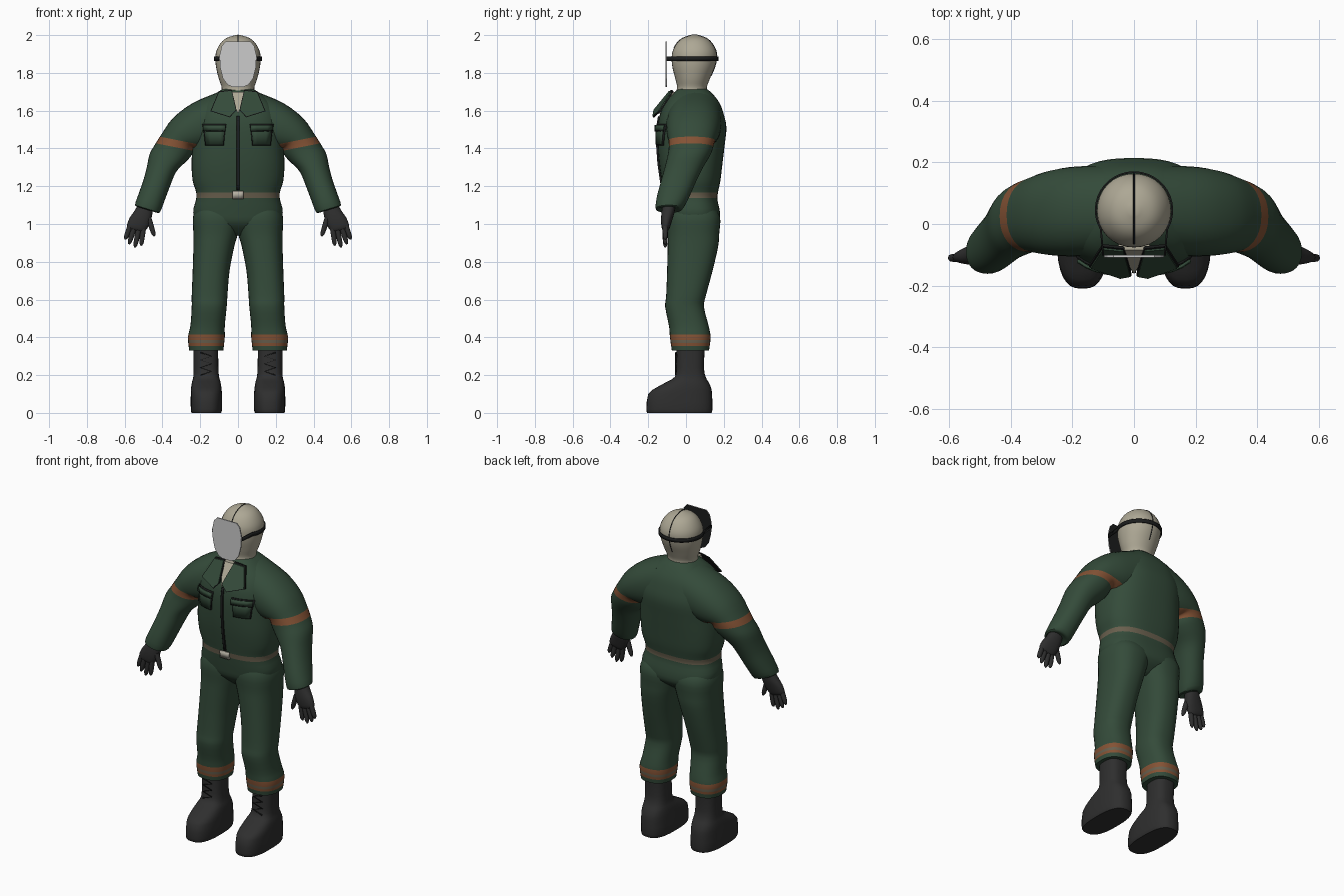
import bpy, bmesh, math
from mathutils import Vector

if "Cube" in bpy.data.objects:
    bpy.data.objects.remove(bpy.data.objects["Cube"])


def material(name, r, g, b):
    m = bpy.data.materials.new(name)
    m.use_nodes = True
    m.diffuse_color = (r, g, b, 1)
    node = next(n for n in m.node_tree.nodes if n.type == 'BSDF_PRINCIPLED')
    node.inputs["Base Color"].default_value = (r, g, b, 1)
    node.inputs["Roughness"].default_value = 0.8
    return m


GREEN = material("overall green", .034, .07, .042)
ORANGE = material("band orange", .23, .085, .035)
TAN = material("belt tan", .14, .115, .075)
BEIGE = material("hood beige", .42, .39, .30)
METAL = material("buckle metal", .46, .43, .36)
VISOR = material("visor grey", .6, .6, .6)
RUBBER = material("boot and glove charcoal", .028, .028, .028)
BLACK = material("trim black", .011, .012, .012)


def finish(name, bm, mat, mirror=False, angle=40):
    """Turn a bmesh into a smooth shaded object."""
    bmesh.ops.recalc_face_normals(bm, faces=bm.faces)
    mesh = bpy.data.meshes.new(name)
    bm.to_mesh(mesh)
    bm.free()
    mesh.materials.append(mat)
    mesh.polygons.foreach_set("use_smooth", [True] * len(mesh.polygons))
    mesh.set_sharp_from_angle(angle=math.radians(angle))
    obj = bpy.data.objects.new(name, mesh)
    bpy.context.collection.objects.link(obj)
    if mirror:
        obj.modifiers.new("mirror", 'MIRROR').use_mirror_merge = False
    return obj


def spline(rings, steps):
    """Smooth interpolation through a list of number tuples."""
    out = []
    for i in range(len(rings) - 1):
        a, b, c, d = (rings[max(0, min(len(rings) - 1, i + k))] for k in (-1, 0, 1, 2))
        for s in range(steps):
            t = s / steps
            out.append([q + .5 * t * (r - p + t * (2 * p - 5 * q + 4 * r - s3 + t * (3 * (q - r) + s3 - p)))
                        for p, q, r, s3 in zip(a, b, c, d)])
    return out + [rings[-1]]


def loft(name, rings, mat, power=2.3, steps=3, sides=32, **kw):
    """Skin rings given as inner x, inner z, outer x, outer z, front y, back y."""
    bm = bmesh.new()
    loops = []
    for x0, z0, x1, z1, yf, yb in spline(rings, steps):
        loop = []
        for k in range(sides):
            a = 2 * math.pi * k / sides
            c, s = (math.copysign(abs(f) ** (2 / power), f) for f in (math.cos(a), math.sin(a)))
            loop.append(bm.verts.new(((x0 + x1 + (x1 - x0) * c) / 2,
                                      (yf + yb + (yb - yf) * s) / 2,
                                      (z0 + z1 + (z1 - z0) * c) / 2)))
        loops.append(loop)
    for a, b in zip(loops, loops[1:]):
        for k in range(sides):
            n = (k + 1) % sides
            bm.faces.new((a[k], a[n], b[n], b[k]))
    bm.faces.new(loops[0])
    bm.faces.new(loops[-1])
    return finish(name, bm, mat, **kw)


def level(rows):
    """Level rings from rows of z, inner x, outer x, front y, back y."""
    return [(x0, z, x1, z, yf, yb) for z, x0, x1, yf, yb in rows]


def centred(rows):
    return level([(z, -h, h, yf, yb) for z, h, yf, yb in rows])


def paint_band(obj, normal, lo, hi, mat):
    """Cut a band between two parallel planes and colour it."""
    n = Vector(normal)
    bm = bmesh.new()
    bm.from_mesh(obj.data)
    for d in (lo, hi):
        bmesh.ops.bisect_plane(bm, geom=bm.verts[:] + bm.edges[:] + bm.faces[:],
                               plane_co=n * d / n.length_squared, plane_no=n)
    obj.data.materials.append(mat)
    for f in bm.faces:
        if lo < f.calc_center_median().dot(n) < hi:
            f.material_index = len(obj.data.materials) - 1
    bm.to_mesh(obj.data)
    bm.free()


def cord(name, pts, radius, mat):
    cu = bpy.data.curves.new(name, 'CURVE')
    cu.dimensions = '3D'
    cu.bevel_depth, cu.bevel_resolution = radius, 1
    sp = cu.splines.new('POLY')
    sp.points.add(len(pts) - 1)
    for p, co in zip(sp.points, pts):
        p.co = (*co, 1)
    cu.materials.append(mat)
    bpy.context.collection.objects.link(bpy.data.objects.new(name, cu))


def prism(name, pts, thick, mat, **kw):
    """Outline in space, thickened backwards along y."""
    bm = bmesh.new()
    face = bm.faces.new([bm.verts.new(p) for p in pts])
    ext = bmesh.ops.extrude_face_region(bm, geom=[face])["geom"]
    for v in ext:
        if isinstance(v, bmesh.types.BMVert):
            v.co.y += thick
    if face.is_valid is False or len(bm.faces) < len(pts) + 2:
        bm.faces.new([v for v in bm.verts][:len(pts)])
    return finish(name, bm, mat, angle=20, **kw)


# Overall: torso, legs and sleeves
TORSO = [(.94, .04, -.03, .10), (1.0, .20, -.09, .172), (1.06, .237, -.105, .18),
         (1.13, .222, -.115, .166), (1.17, .222, -.12, .17), (1.23, .24, -.13, .182),
         (1.32, .246, -.143, .193), (1.42, .24, -.15, .205), (1.51, .235, -.15, .214),
         (1.58, .22, -.138, .2), (1.64, .185, -.11, .178), (1.69, .12, -.07, .14),
         (1.715, .08, -.04, .11)]
torso = loft("overall_torso", centred(TORSO), GREEN, power=2.6, sides=48)
paint_band(torso, (0, 0, 1), 1.138, 1.168, TAN)

legs = loft("overall_legs", level([
    (.33, .078, .258, -.075, .122), (.4, .07, .265, -.085, .13), (.46, .07, .252, -.09, .12),
    (.56, .06, .245, -.11, .095), (.62, .056, .245, -.105, .105), (.75, .045, .24, -.1, .14),
    (.88, .02, .236, -.097, .17), (.95, 0, .236, -.096, .176), (1.04, -.02, .238, -.1, .18),
    (1.1, .02, .21, -.08, .14)]), GREEN, power=2.4, mirror=True)
for lo, hi, mat in ((.355, .415, ORANGE), (.37, .386, TAN)):
    paint_band(legs, (0, 0, 1), lo, hi, mat)

sleeves = loft("overall_sleeves", [
    (.08, 1.41, .1, 1.7, -.1, .19), (.17, 1.39, .24, 1.64, -.105, .185),
    (.21, 1.39, .345, 1.56, -.1, .17), (.23, 1.4, .405, 1.475, -.092, .152),
    (.245, 1.365, .44, 1.42, -.092, .14), (.275, 1.33, .468, 1.37, -.1, .12),
    (.325, 1.28, .483, 1.3, -.115, .085), (.36, 1.2, .5, 1.235, -.135, .05),
    (.39, 1.12, .526, 1.16, -.155, .015), (.415, 1.06, .545, 1.1, -.16, -.02),
    (.44, 1.068, .52, 1.092, -.13, -.05)], GREEN, power=2.2, mirror=True)
paint_band(sleeves, (-.2, 0, 1), 1.34, 1.38, ORANGE)


def chest_y(x, z):
    """Front surface of the torso."""
    for (za, *a), (zb, *b) in zip(TORSO, TORSO[1:]):
        if za <= z <= zb:
            h, yf, yb = (p + (q - p) * (z - za) / (zb - za) for p, q in zip(a, b))
            return (yf + yb) / 2 - (yb - yf) / 2 * (1 - abs(x / h) ** 2.6) ** (1 / 2.6)


def chest_plate(name, rows, lift, mat, mirror=False, cols=4):
    """Curved plate on the chest from rows of z, x start, x end."""
    bm = bmesh.new()
    grid = []
    for z, x0, x1 in rows:
        xs = [x0 + (x1 - x0) * k / cols for k in range(cols + 1)]
        grid.append([bm.verts.new((x, chest_y(x, z) - lift, z)) for x in xs])
    for a, b in zip(grid, grid[1:]):
        for k in range(cols):
            bm.faces.new((a[k], a[k + 1], b[k + 1], b[k]))
    obj = finish(name, bm, mat, mirror)
    mod = obj.modifiers.new("thickness", 'SOLIDIFY')
    mod.thickness, mod.offset = .009, 0
    return obj


# Chest pockets, zip and belt buckle
chest_plate("pocket_trim", [(1.416, .075, .172), (1.47, .071, .177), (1.528, .062, .187)], .004, BLACK, True)
chest_plate("pocket", [(1.421, .08, .167), (1.47, .075, .172), (1.51, .072, .176)], .01, GREEN, True)
chest_plate("pocket_flap_trim", [(1.491, .066, .183), (1.498, .066, .183)], .014, BLACK, True)
chest_plate("pocket_flap", [(1.496, .066, .183), (1.524, .066, .183)], .016, GREEN, True)
chest_plate("zip", [(1.18 + .03 * i, -.007, .007) for i in range(14)], .004, BLACK)
chest_plate("belt_buckle", [(1.132, -.03, .03), (1.175, -.03, .03)], .01, METAL)

# Collar flaps and the open neck
flap = [(.035, -.09, 1.705), (.1, -.083, 1.697), (.14, -.145, 1.6), (.045, -.178, 1.57), (.012, -.172, 1.605)]
mid = sum((Vector(p) for p in flap), Vector()) / len(flap)
prism("collar_trim", [mid + (Vector(p) - mid) * 1.08 + Vector((0, .006, 0)) for p in flap], .008, BLACK, mirror=True)
prism("collar", flap, .012, GREEN, mirror=True)
prism("neck_opening", [(-.05, -.085, 1.7), (.05, -.085, 1.7), (0, -.162, 1.585)], .03, BEIGE)

# Hood with a centre seam
HEAD = [(1.685, .094, -.062, .122), (1.72, .086, -.047, .11), (1.77, .102, -.057, .127),
        (1.83, .116, -.072, .152), (1.88, .12, -.076, .163), (1.92, .113, -.069, .158),
        (1.96, .09, -.046, .135), (1.985, .06, -.015, .105), (2.0, .014, .03, .06)]
loft("hood", centred(HEAD), BEIGE, power=2.05, steps=4)
crown = spline(HEAD, 4)
cord("hood_seam", [(0, yf, z) for z, h, yf, yb in crown if z > 1.93]
     + [(0, yb, z) for z, h, yf, yb in reversed(crown) if z > 1.78], .0025, BLACK)

# Visor: light in front, dark behind
half = [(.03, 1.726), (.055, 1.737), (.08, 1.77), (.094, 1.825), (.098, 1.89), (.086, 1.943), (.066, 1.965)]
outline = half + [(-x, z) for x, z in reversed(half)]
visor = prism("visor", [(x, -.108, z) for x, z in outline], .007, VISOR)
visor.data.materials.append(BLACK)
for p in visor.data.polygons:
    p.material_index = int(p.normal.y > .5)

# Head strap
bm = bmesh.new()
arc = [math.radians(a) for a in range(-30, 211, 10)]
path = [(.1, -.102)] + [(.124 * math.cos(a), .045 + .123 * math.sin(a)) for a in arc] + [(-.1, -.102)]
pairs = [[bm.verts.new((x, y, z)) for z in (1.864, 1.886)] for x, y in path]
for a, b in zip(pairs, pairs[1:]):
    bm.faces.new((a[0], b[0], b[1], a[1]))
strap = finish("head_strap", bm, BLACK)
solid = strap.modifiers.new("thickness", 'SOLIDIFY')
solid.thickness, solid.offset = .006, 0

# Gloves
loft("glove_palm", [(.45, 1.085, .525, 1.11, -.125, -.055), (.455, 1.045, .548, 1.07, -.13, -.062),
                    (.468, 1.0, .575, 1.03, -.132, -.075), (.49, .965, .588, .99, -.128, -.088),
                    (.51, .958, .575, .972, -.118, -.1)], RUBBER, sides=20, mirror=True)
fingers = {"index": ((.5, .985), (.513, .885)), "middle": ((.523, .985), (.546, .876)),
           "ring": ((.547, .99), (.577, .893)), "little": ((.568, 1.0), (.597, .918)),
           "thumb": ((.472, 1.03), (.443, .935))}
for name, (a, b) in fingers.items():
    a, b = Vector(a), Vector(b)
    across = Vector((-(b - a).y, (b - a).x)).normalized()
    rings = []
    for t, r in ((0, .014), (.5, .0135), (.85, .011), (1, .004)):
        p = a.lerp(b, t)
        u, v = p - across * r, p + across * r
        rings.append((*u, *v, -.11 - r, -.11 + r))
    loft("glove_" + name, rings, RUBBER, sides=12, mirror=True)

# Boots and laces
loft("boots", level([
    (0, .09, .245, -.205, .135), (.02, .084, .25, -.21, .14), (.1, .085, .25, -.2, .138),
    (.135, .088, .248, -.155, .132), (.165, .093, .243, -.1, .118), (.19, .1, .237, -.06, .104),
    (.24, .104, .235, -.05, .095), (.36, .105, .237, -.05, .1)]), RUBBER, power=2.7, steps=2, mirror=True)
for side in (-1, 1):
    cord("boot_lace", [(side * (.17 + .03 * (-1) ** i), -.053, .2 + .02 * i) for i in range(7)], .004, BLACK)
